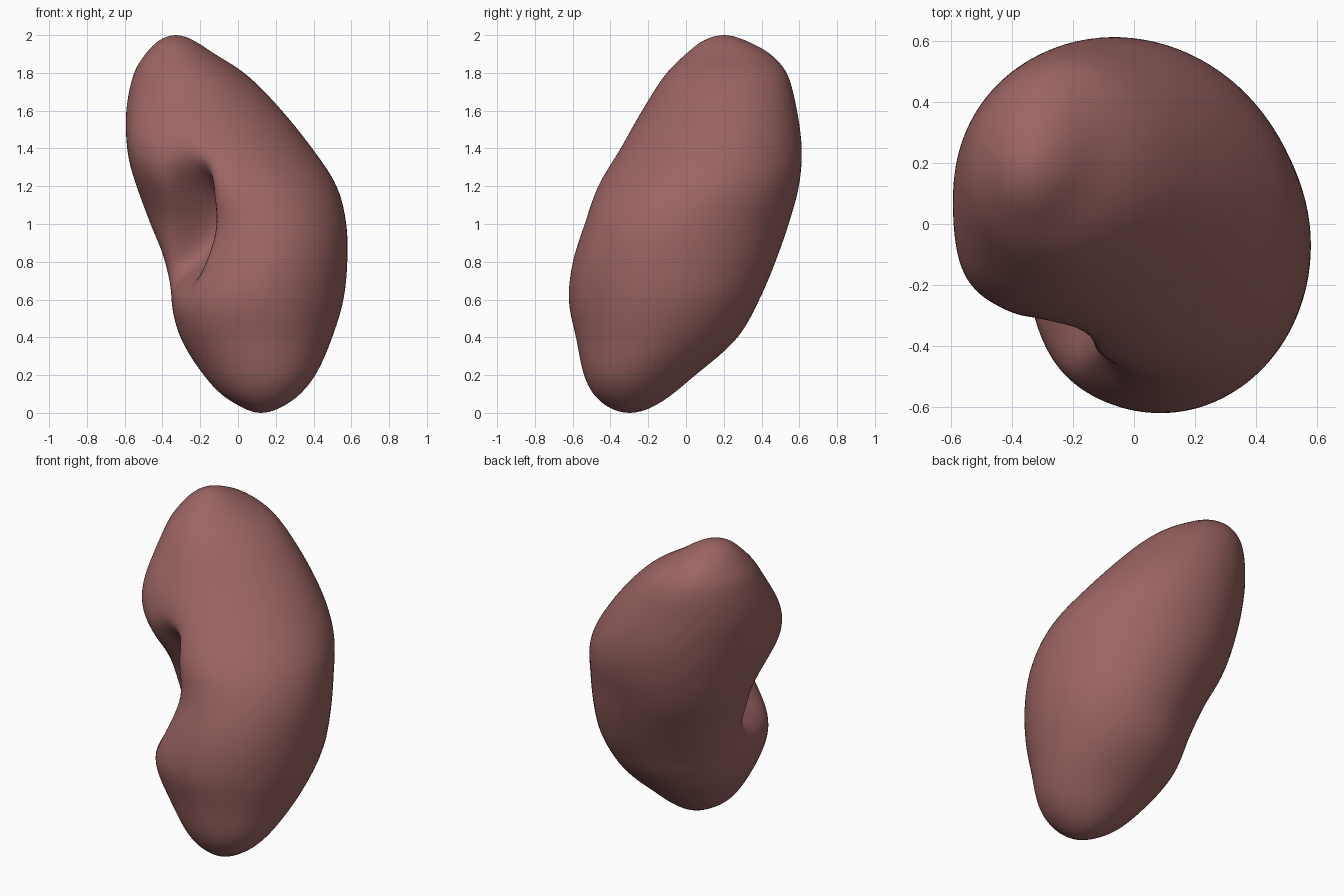
import bpy, bmesh, math

if "Cube" in bpy.data.objects:
    bpy.data.objects.remove(bpy.data.objects["Cube"])

# Horizontal slices of the body: z, x min, x max, y min, y max, stretch towards the notch
SLICES = [
    (0.0, 0.12, 0.12, -0.30, -0.30, -0.08),
    (0.03, 0.02, 0.23, -0.41, -0.18, -0.08),
    (0.1, -0.09, 0.33, -0.49, -0.07, -0.08),
    (0.2, -0.18, 0.41, -0.54, 0.05, -0.07),
    (0.4, -0.30, 0.50, -0.58, 0.275, -0.03),
    (0.6, -0.36, 0.56, -0.62, 0.39, 0.02),
    (0.8, -0.41, 0.58, -0.605, 0.475, -0.03),
    (1.0, -0.48, 0.575, -0.55, 0.545, -0.08),
    (1.2, -0.53, 0.525, -0.48, 0.6, -0.03),
    (1.4, -0.565, 0.40, -0.35, 0.62, 0.05),
    (1.6, -0.585, 0.245, -0.225, 0.60, 0.12),
    (1.8, -0.55, 0.04, -0.10, 0.54, 0.12),
    (1.9, -0.49, -0.12, 0.0, 0.45, 0.12),
    (1.97, -0.42, -0.23, 0.09, 0.32, 0.12),
    (2.0, -0.33, -0.33, 0.20, 0.20, 0.12),
]
KNOTS = [math.acos(1 - s[0]) for s in SLICES]
RINGS, SIDES = 110, 144
R2 = math.sqrt(0.5)


def slope(i, k):
    a, b = max(i - 1, 0), min(i + 1, len(SLICES) - 1)
    return (SLICES[b][k] - SLICES[a][k]) / (KNOTS[b] - KNOTS[a])


def slice_at(phi):
    """Smooth interpolation of the slice values."""
    i = 0
    while i < len(KNOTS) - 2 and phi > KNOTS[i + 1]:
        i += 1
    d = KNOTS[i + 1] - KNOTS[i]
    s = (phi - KNOTS[i]) / d
    out = []
    for k in range(1, 6):
        p, q = SLICES[i][k], SLICES[i + 1][k]
        out.append((2*s**3 - 3*s**2 + 1) * p + (s**3 - 2*s*s + s) * d * slope(i, k)
                   + (3*s**2 - 2*s**3) * q + (s**3 - s*s) * d * slope(i + 1, k))
    return out


def bell(v, width, power=2):
    return math.exp(-abs(v / width) ** power)


def surface_point(phi, ang):
    z = 1 - math.cos(phi)
    x0, x1, y0, y1, r = slice_at(phi)
    # u runs away from the notch, t across the thickness
    c = math.cos(ang)
    u, t = math.sqrt(1 + r) * c, math.sqrt(1 - r) * math.sin(ang)
    x = (x0 + x1) / 2 + (x1 - x0) / 2 * (u + t) * R2
    y = (y0 + y1) / 2 + (y1 - y0) / 2 * (u - t) * R2
    if c < 0:
        # shallow saddle, pit narrowing upward, and bulging lobes
        ta = (x - y) * R2
        up = max(-0.3, min(0.3, z - 1))
        push = 0.13 * bell(z - 0.98, 0.25) * bell(ta - 0.02, 0.32)
        push += 0.23 * bell(z - 1.0, 0.29, 4) * bell(ta - 0.02 - 0.2 * up, 0.13 - 0.15 * up, 4)
        push -= 0.075 * bell(z - 1.4, 0.24) * bell(ta + 0.25, 0.22)
        push -= 0.03 * bell(z - 0.5, 0.2) * bell(ta - 0.15, 0.25)
        push *= min(1, -c * 2)
    else:
        # flatter outer shoulder
        push = -0.03 * c * c * bell(z - 1.6, 0.25)
    return x + push * R2, y + push * R2, z


# Kidney body
bm = bmesh.new()
bottom = bm.verts.new((0.12, -0.30, 0))
top = bm.verts.new((-0.33, 0.20, 2))
rings = []
for i in range(1, RINGS):
    phi = math.pi * i / RINGS
    ring = []
    for j in range(SIDES):
        a = 2 * math.pi * j / SIDES
        a += 0.45 * math.sin(a)      # denser points around the notch
        ring.append(bm.verts.new(surface_point(phi, a)))
    rings.append(ring)
for j in range(SIDES):
    k = (j + 1) % SIDES
    bm.faces.new((bottom, rings[0][j], rings[0][k]))
    bm.faces.new((top, rings[-1][k], rings[-1][j]))
    for lo, hi in zip(rings, rings[1:]):
        bm.faces.new((lo[j], hi[j], hi[k], lo[k]))
for _ in range(6):
    bmesh.ops.smooth_vert(bm, verts=[v for ring in rings for v in ring], factor=0.5,
                          use_axis_x=True, use_axis_y=True, use_axis_z=True)
bmesh.ops.recalc_face_normals(bm, faces=bm.faces)
for f in bm.faces:
    f.smooth = True
mesh = bpy.data.meshes.new("kidney_body")
bm.to_mesh(mesh)
bm.free()
body = bpy.data.objects.new("kidney_body", mesh)
bpy.context.collection.objects.link(body)

mat = bpy.data.materials.new("reddish_brown")
mat.diffuse_color = (0.33, 0.13, 0.125, 1)
mat.use_nodes = True
mat.node_tree.nodes["Principled BSDF"].inputs["Base Color"].default_value = mat.diffuse_color
mesh.materials.append(mat)
